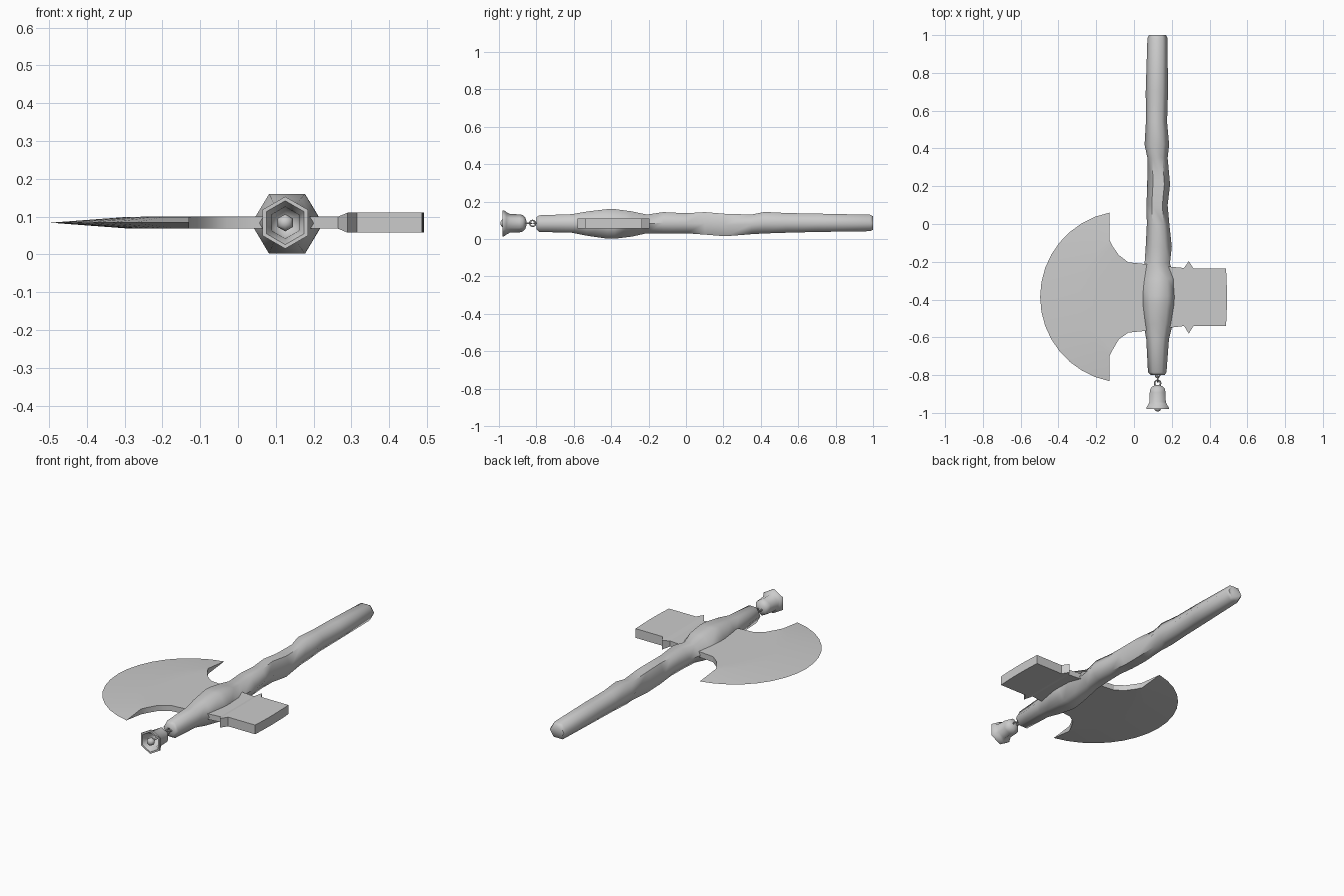
import bpy, bmesh
from math import sin, cos, pi, sqrt, asin, radians
from mathutils import Vector

if "Cube" in bpy.data.objects:
    bpy.data.objects.remove(bpy.data.objects["Cube"])

CX, CZ = 0.125, 0.084


def loft(name, rings, angle, caps=True, wrap=False):
    """Skin a list of closed rings with quads."""
    bm = bmesh.new()
    vs = [[bm.verts.new(p) for p in r] for r in rings]
    n = len(vs[0])
    pairs = list(zip(vs, vs[1:])) + ([(vs[-1], vs[0])] if wrap else [])
    for a, b in pairs:
        for i in range(n):
            j = (i + 1) % n
            bm.faces.new((a[i], a[j], b[j], b[i]))
    if caps:
        bm.faces.new(vs[0])
        bm.faces.new(vs[-1])
    bmesh.ops.remove_doubles(bm, verts=bm.verts, dist=1e-5)
    bmesh.ops.recalc_face_normals(bm, faces=bm.faces)
    me = bpy.data.meshes.new(name)
    bm.to_mesh(me)
    bm.free()
    ob = bpy.data.objects.new(name, me)
    bpy.context.collection.objects.link(ob)
    bpy.ops.object.select_all(action='DESELECT')
    ob.select_set(True)
    bpy.context.view_layer.objects.active = ob
    bpy.ops.object.shade_smooth_by_angle(angle=radians(angle))
    return ob


# Knobbly six-sided handle: y, x min, x max, z min, z max
sections = [
    (-0.80, .090, .162, .052, .117), (-0.785, .074, .172, .038, .127),
    (-0.61, .065, .185, .034, .133), (-0.53, .050, .205, .018, .147),
    (-0.42, .035, .224, .002, .160), (-0.38, .035, .225, .002, .160),
    (-0.29, .043, .221, .013, .148), (-0.21, .056, .190, .031, .131),
    (-0.12, .062, .200, .030, .144), (0.00, .068, .187, .031, .138),
    (0.10, .066, .178, .024, .144), (0.21, .070, .191, .015, .135),
    (0.35, .071, .178, .026, .131), (0.42, .056, .186, .030, .145),
    (0.54, .063, .175, .034, .139), (0.70, .062, .180, .038, .136),
    (0.985, .071, .177, .042, .130), (1.00, .080, .169, .050, .122)]
rings = []
for y, x0, x1, z0, z1 in sections:
    rings.append([((x0 + x1) / 2 + (x1 - x0) / 2 * cos(k * pi / 3), y,
                   (z0 + z1) / 2 + (z1 - z0) / 2 * sin(k * pi / 3) / sin(pi / 3))
                  for k in range(6)])
loft("handle", rings, 62)


# Axe head: lofted stations across the head, each an arc or a straight line
def station(x, sag, y0, y1, half, n=16):
    h, yc, pts = (y1 - y0) / 2, (y0 + y1) / 2, []
    for i in range(n + 1):
        t = 2 * i / n - 1
        if sag > 0.001:
            r = (h * h + sag * sag) / (2 * sag)
            a = asin(h / r) * t
            pts.append((x + (r - sag) - r * cos(a), yc + r * sin(a)))
        else:
            pts.append((x - sag * (1 - t * t), yc + h * t))
    return ([(px, py, CZ + half) for px, py in pts] +
            [(px, py, CZ - half) for px, py in reversed(pts)])


blade = [(-.13, .367, -.832, .06, 0), (-.13, .16, -.70, -.085, .0155),
         (-.115, .09, -.67, -.115, .016), (-.08, .03, -.61, -.165, .016),
         (-.03, 0, -.575, -.203, .016), (.04, 0, -.568, -.21, .016),
         (.19, 0, -.55, -.225, .016)]
loft("axe_blade", [station(*s) for s in blade], 30)

poll = [(.10, 0, -.56, -.217, .016), (.265, 0, -.54, -.233, .016),
        (.29, 0, -.58, -.196, .0265), (.315, 0, -.54, -.236, .0265),
        (.487, -.005, -.54, -.236, .0265)]
loft("axe_poll", [station(*s) for s in poll], 20)


# Hanging bell and clapper: six-sided turned profiles (y, radius)
def turned(name, profile, angle, caps):
    return loft(name, [[(CX + r * sin(k * pi / 3), y, CZ + r * cos(k * pi / 3))
                        for k in range(6)] for y, r in profile], angle, caps)


turned("bell", [(-.853, .012), (-.860, .032), (-.872, .044), (-.89, .048),
                (-.942, .050), (-.960, .060), (-.972, .069), (-.98, .069),
                (-.98, .058), (-.945, .042), (-.885, .039), (-.868, .010)], 62, True)
turned("clapper", [(-.875, .006), (-.955, .006), (-.960, .017), (-.975, .023),
                   (-.987, .017), (-.992, .006)], 62, True)


# Two linked rings joining bell to handle
def link(name, y, r, tube, axis):
    out = []
    for i in range(12):
        a = 2 * pi * i / 12
        d = Vector((0, cos(a), 0)) + sin(a) * (Vector((1, 0, 0)) if axis == 'Z' else Vector((0, 0, 1)))
        side = Vector((0, 0, 1)) if axis == 'Z' else Vector((1, 0, 0))
        out.append([Vector((CX, y, CZ)) + d * (r + tube * cos(b)) + side * tube * sin(b)
                    for b in (k * pi / 3 for k in range(6))])
    loft(name, out, 62, False, True)


link("bell_ring", -.843, .016, .004, 'Z')
link("handle_ring", -.820, .016, .004, 'X')
link("handle_eyelet", -.802, .011, .004, 'Z')
